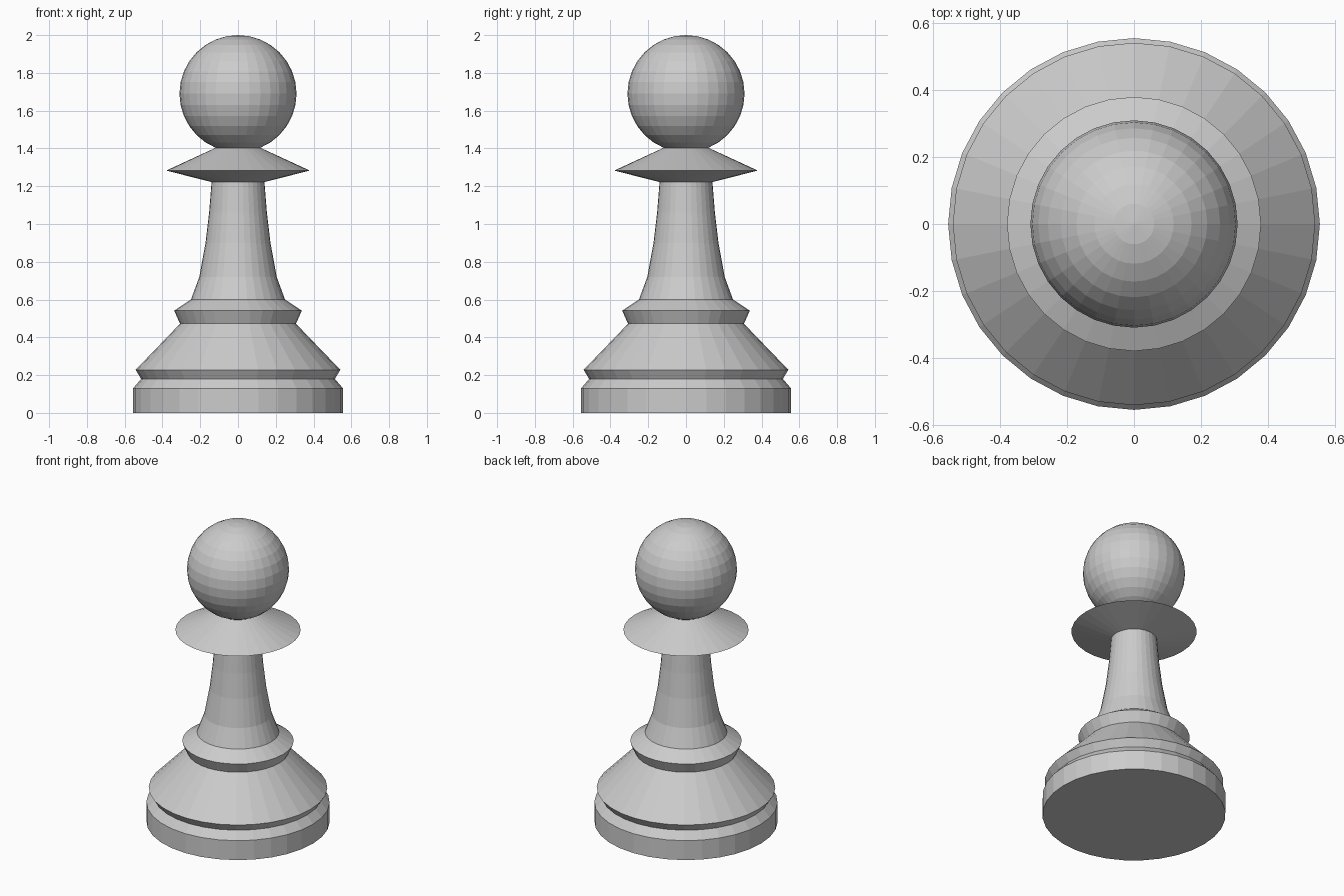
import bpy, bmesh, math

if "Cube" in bpy.data.objects:
    bpy.data.objects.remove(bpy.data.objects["Cube"])

SEGMENTS = 32

# Turned profile, (radius, height), from the floor upwards
base = [(0, 0), (0.556, 0), (0.556, 0.13), (0.513, 0.18)]
skirt = [(0.542, 0.228), (0.307, 0.472)]
ring = [(0.338, 0.541), (0.249, 0.60)]
stem = [(0.205, 0.72), (0.172, 0.90), (0.153, 1.06), (0.14, 1.222)]
collar = [(0.38, 1.283)]

# Ball head, starting where it meets the collar
R, CENTRE, RINGS = 0.31, 1.69, 16
head = [(R * math.sin(math.pi * i / RINGS), CENTRE + R * math.cos(math.pi * i / RINGS))
        for i in range(14, 0, -1)] + [(0, CENTRE + R)]


def lathe(name, profile):
    """Spin a profile around z into a closed, flat-shaded solid."""
    bm = bmesh.new()
    verts = [bm.verts.new((r, 0, z)) for r, z in profile]
    edges = [bm.edges.new(pair) for pair in zip(verts, verts[1:])]
    bmesh.ops.spin(bm, geom=verts + edges, cent=(0, 0, 0), axis=(0, 0, 1),
                   angle=math.tau, steps=SEGMENTS, use_duplicate=False)
    bmesh.ops.remove_doubles(bm, verts=bm.verts, dist=1e-4)
    bmesh.ops.recalc_face_normals(bm, faces=bm.faces)
    mesh = bpy.data.meshes.new(name)
    bm.to_mesh(mesh)
    bm.free()
    obj = bpy.data.objects.new(name, mesh)
    bpy.context.collection.objects.link(obj)
    return obj


# The whole piece is one continuous turning
lathe("chess_pawn", base + skirt + ring + stem + collar + head)
